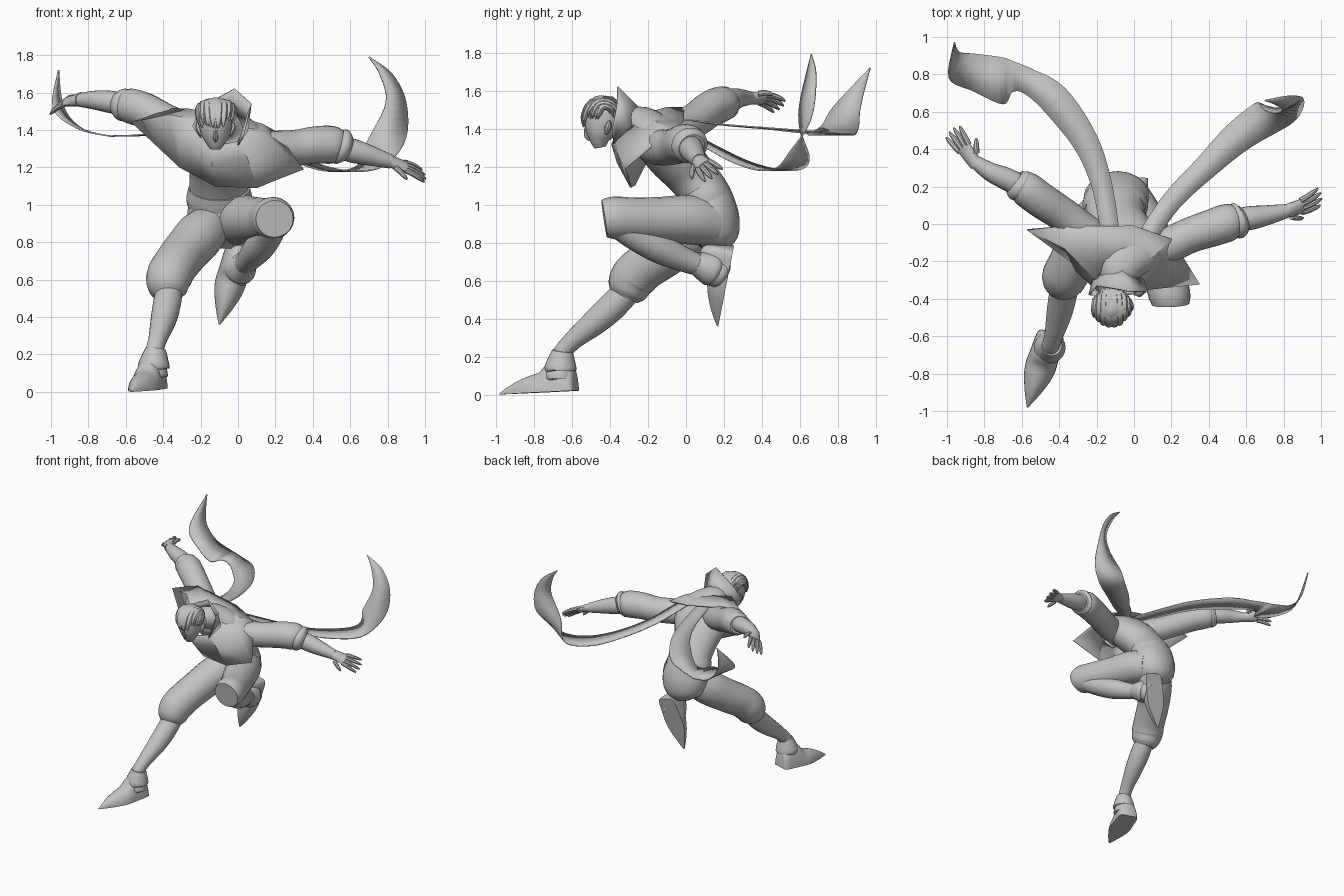
import bpy, bmesh, math, random
from mathutils import Vector

random.seed(4)
cube = bpy.data.objects.get("Cube")
if cube:
    bpy.data.objects.remove(cube, do_unlink=True)

# One plain material
GREY = bpy.data.materials.new("plain_grey")
GREY.use_nodes = True
GREY.diffuse_color = (.55, .55, .55, 1)
shader = next(n for n in GREY.node_tree.nodes if n.type == 'BSDF_PRINCIPLED')
shader.inputs["Base Color"].default_value = GREY.diffuse_color
shader.inputs["Roughness"].default_value = .8


def make_object(name, bm, thickness=0, angle=40):
    bmesh.ops.recalc_face_normals(bm, faces=bm.faces)
    mesh = bpy.data.meshes.new(name)
    bm.to_mesh(mesh)
    bm.free()
    mesh.materials.append(GREY)
    obj = bpy.data.objects.new(name, mesh)
    bpy.context.collection.objects.link(obj)
    if thickness:
        solid = obj.modifiers.new("thickness", 'SOLIDIFY')
        solid.thickness = thickness
        solid.offset = 0
    bpy.ops.object.select_all(action='DESELECT')
    obj.select_set(True)
    bpy.context.view_layer.objects.active = obj
    bpy.ops.object.shade_smooth_by_angle(angle=math.radians(angle))


def smooth_path(rows, steps):
    """Catmull-Rom interpolation of rows of equal length."""
    rows = [Vector(r) for r in rows]
    out = []
    for i in range(len(rows) - 1):
        p, q = rows[i], rows[i + 1]
        before = rows[i - 1] if i else p
        after = rows[i + 2] if i + 2 < len(rows) else q
        for s in range(steps):
            t = s / steps
            m, n = (q - before) / 2, (after - p) / 2
            d = q - p
            out.append(p + m * t + (d * 3 - m * 2 - n) * t**2 + (m + n - d * 2) * t**3)
    return out + [rows[-1]]


def add_strip(bm, rings, closed=False, caps=False):
    loops = [[bm.verts.new(p) for p in ring] for ring in rings]
    count = len(loops[0])
    for a, b in zip(loops, loops[1:]):
        for i in range(count if closed else count - 1):
            j = (i + 1) % count
            bm.faces.new((a[i], a[j], b[j], b[i]))
    if caps:
        bm.faces.new(loops[0][::-1])
        bm.faces.new(loops[-1])


def add_tube(bm, rows, wide=(1, 0, 0), sides=20, steps=4):
    """Rows are x, y, z, radius along wide, optional radius across."""
    rows = smooth_path([(*r, r[3]) if len(r) == 4 else r for r in rows], steps)
    centres = [Vector(r[:3]) for r in rows]
    rings = []
    for i, c in enumerate(centres):
        along = (centres[min(i + 1, len(rows) - 1)] - centres[max(i - 1, 0)]).normalized()
        u = Vector(wide)
        u = (u - along * u.dot(along)).normalized()
        v = along.cross(u)
        a, b = max(rows[i][3], .002), max(rows[i][4], .002)
        turn = [math.tau * k / sides for k in range(sides)]
        rings.append([c + u * a * math.cos(t) + v * b * math.sin(t) for t in turn])
    add_strip(bm, rings, True, True)


def tube(name, rows, **options):
    bm = bmesh.new()
    add_tube(bm, rows, **options)
    make_object(name, bm)


def sheet(name, *rings, closed=False):
    bm = bmesh.new()
    add_strip(bm, rings, closed)
    make_object(name, bm, .008, 30)


# Torso and waist band
tube("torso", [(-.08, .16, .77, .07), (-.08, .155, .83, .15, .125), (-.09, .135, .93, .18, .145),
               (-.1, .11, 1.04, .165, .13), (-.1, .03, 1.15, .16, .13), (-.08, -.06, 1.25, .2, .14),
               (-.06, -.15, 1.34, .22, .13), (-.08, -.24, 1.42, .13, .1), (-.1, -.34, 1.43, .06)])
tube("waist_band", [(-.1, .12, 1, .172, .137), (-.1, .1, 1.04, .176, .138), (-.1, .07, 1.09, .165, .132)])

# Legs: trousers, shins and ankle wraps
tube("right_trouser", [(-.12, .12, .92, .1), (-.2, .02, .84, .13), (-.28, -.1, .75, .125),
                       (-.34, -.22, .67, .122), (-.37, -.28, .61, .122), (-.375, -.31, .545, .105),
                       (-.375, -.325, .51, .075)])
tube("right_shin", [(-.36, -.26, .6, .07), (-.38, -.38, .47, .075), (-.4, -.48, .38, .068),
                    (-.43, -.6, .28, .05), (-.45, -.66, .2, .048), (-.45, -.66, .1, .05)])
tube("left_trouser", [(-.03, .14, .9, .12), (.03, .02, .92, .13), (.1, -.14, .92, .12),
                      (.16, -.28, .925, .112), (.19, -.38, .93, .112), (.195, -.43, .925, .1)])
tube("left_shin", [(.19, -.36, .9, .075), (.16, -.26, .83, .075), (.11, -.14, .77, .08),
                   (.06, -.01, .71, .065), (.02, .1, .67, .055), (0, .17, .65, .05)])
for side, wrap in (("right", [(-.44, -.65, .23, .055), (-.45, -.66, .14, .085), (-.45, -.66, .12, .07)]),
                   ("left", [(.04, .05, .69, .06), (.01, .13, .66, .09), (0, .15, .65, .07)])):
    tube(side + "_ankle_wrap", wrap)
    shift = Vector(wrap[1][:3]) - Vector(wrap[0][:3])
    tube(side + "_lower_wrap", [(*(Vector(w[:3]) + shift * .5), w[3] * .95) for w in wrap])


# Pointed shoes with flat soles
def shoe(name, heel, toe, up):
    heel, toe, up = Vector(heel), Vector(toe), Vector(up)
    along = toe - heel
    length = along.length
    along.normalize()
    up = (up - along * up.dot(along)).normalized()
    across = along.cross(up)
    profile = [(0, .055, .1), (.06, .075, .16), (.3, .08, .17), (.45, .083, .11),
               (.6, .073, .09), (.8, .043, .058), (1, .004, .008)]
    rings = []
    for t, w, h in smooth_path(profile, 3):
        arc = [math.pi * k / 14 for k in range(15)]
        rings.append([heel + along * t * length + across * w * math.cos(a) + up * h * math.sin(a)
                      for a in arc])
    bm = bmesh.new()
    add_strip(bm, rings, True, True)
    make_object(name, bm)


shoe("right_shoe", (-.44, -.58, .02), (-.57, -.98, 0), (0, 0, 1))
shoe("left_shoe", (.01, .25, .77), (-.1, .17, .36), (0, -1, .2))

# Arms: sleeves with rolled ends, then forearms
tube("right_sleeve", [(-.12, -.14, 1.35, .09), (-.25, -.05, 1.39, .095), (-.38, .05, 1.445, .092),
                      (-.5, .13, 1.505, .095), (-.58, .19, 1.53, .093), (-.63, .22, 1.54, .07)], wide=(0, 0, 1))
tube("right_sleeve_band", [(-.59, .195, 1.53, .08), (-.615, .21, 1.535, .088), (-.64, .23, 1.54, .068)], wide=(0, 0, 1))
tube("right_forearm", [(-.56, .18, 1.53, .06), (-.68, .24, 1.55, .06), (-.77, .28, 1.56, .05),
                       (-.86, .34, 1.56, .034)], wide=(0, 0, 1))
tube("left_sleeve", [(.02, -.17, 1.3, .09), (.17, -.12, 1.3, .095), (.3, -.06, 1.305, .095),
                     (.42, -.02, 1.32, .1), (.51, .01, 1.32, .1), (.56, .02, 1.31, .075)], wide=(0, 0, 1))
tube("left_sleeve_band", [(.53, .015, 1.32, .088), (.555, .02, 1.31, .098), (.58, .03, 1.3, .073)], wide=(0, 0, 1))
tube("left_forearm", [(.5, .01, 1.32, .06), (.61, .03, 1.29, .064), (.7, .045, 1.265, .055),
                      (.82, .07, 1.23, .037)], wide=(0, 0, 1))


# Hands: palm, four curled fingers and a thumb
def hand(name, wrist, aim, spread, curl):
    wrist, aim, spread, curl = (Vector(v) for v in (wrist, aim, spread, curl))
    aim.normalize()
    spread = (spread - aim * spread.dot(aim)).normalized()
    bm = bmesh.new()
    palm = [(*(wrist + aim * d), w, h) for d, w, h in ((-.03, .035, .035), (.03, .042, .028), (.09, .046, .02))]
    add_tube(bm, palm, wide=spread, sides=12)
    for k in range(5):
        thumb = k == 4
        root = wrist + (spread * .045 + aim * .02 if thumb else spread * (k - 1.5) * .025 + aim * .08)
        way = aim * .7 + spread * .6 if thumb else aim + spread * (k - 1.5) * .12
        size = .085 if thumb else .12 - abs(k - 1.6) * .012
        finger = [(*(root + way * size * t + curl * size * t * t * .5), r)
                  for t, r in ((0, .016), (.4, .015), (.8, .012), (1, .005))]
        add_tube(bm, finger, wide=spread, sides=8, steps=2)
    make_object(name, bm)


hand("right_hand", (-.86, .34, 1.56), (-.55, .75, -.05), (.6, .5, .5), (0, .1, -.7))
hand("left_hand", (.82, .07, 1.23), (.9, .3, -.3), (0, -.8, -.5), (.1, .4, -.4))

# Head, nose and ears
tube("head", [(-.12, -.4, 1.555, .03), (-.12, -.42, 1.52, .08, .09), (-.12, -.435, 1.45, .09, .105),
              (-.12, -.45, 1.38, .078, .08), (-.12, -.455, 1.335, .055, .05), (-.12, -.45, 1.3, .03)])
tube("nose", [(-.12, -.53, 1.4, .006), (-.12, -.522, 1.36, .013), (-.12, -.505, 1.34, .008)], sides=8)
for side in (-1, 1):
    tube("right_ear" if side < 0 else "left_ear",
         [(-.12 + side * x, y, z, r) for x, y, z, r in
          ((.075, -.42, 1.37, .008), (.088, -.41, 1.41, .018), (.095, -.4, 1.44, .006))], sides=8)

# Swept hair clumps running from the nape over the crown to the brow
bm = bmesh.new()
for layer in range(2):
    for k in range(-4, 5):
        lean = (k + layer * .5) * .28
        start, end = 2.9 - layer * .3, -.1 + random.uniform(-.2, .3)
        rows = []
        for t, r in ((0, .004), (.25, .022), (.6, .026), (.85, .02), (1, .002)):
            a = start + (end - start) * t
            lift = 1 + .16 * t + layer * .05
            rows.append((-.12 + .085 * lift * math.sin(lean),
                         -.425 - .1 * lift * math.cos(lean) * math.cos(a),
                         1.44 + .11 * lift * math.cos(lean * .7) * math.sin(a), r, r * .7))
        add_tube(bm, rows, sides=8, steps=3)
make_object("hair", bm)

# Draped cape with pointed corners: neck, shoulder and hem outlines
neck = [(-.08, -.2, 1.48), (-.17, -.24, 1.47), (-.2, -.3, 1.45), (-.19, -.36, 1.38),
        (-.1, -.39, 1.32), (0, -.37, 1.34), (.03, -.3, 1.4), (.02, -.23, 1.46)]
shoulder = [(-.04, -.1, 1.47), (-.26, -.1, 1.51), (-.37, -.13, 1.48), (-.31, -.25, 1.36),
            (-.14, -.36, 1.22), (.05, -.35, 1.25), (.17, -.24, 1.35), (.13, -.15, 1.43)]
hem = [(0, -.01, 1.44), (-.36, -.01, 1.51), (-.57, -.03, 1.44), (-.31, -.22, 1.2),
       (-.12, -.27, 1.1), (.1, -.29, 1.09), (.35, -.32, 1.19), (.2, -.08, 1.39)]
sheet("cape", neck, shoulder, hem, closed=True)

# Tall collar rising to a peak behind the head
sheet("collar",
      [(0, -.38, 1.32), (.05, -.3, 1.4), (-.08, -.2, 1.46), (-.22, -.3, 1.43), (-.2, -.38, 1.36)],
      [(.03, -.39, 1.38), (.07, -.36, 1.54), (-.02, -.36, 1.62), (-.2, -.33, 1.52), (-.24, -.38, 1.42)])


# Long scarf tails: x, y, z, half width, then width direction
def scarf_tail(name, rows):
    edges = [[], []]
    for r in smooth_path(rows, 5):
        offset = Vector((*r[4:6], 0)).normalized() * max(r[3], .002)
        edges[0].append(Vector(r[:3]) - offset)
        edges[1].append(Vector(r[:3]) + offset)
    sheet(name, *edges)


scarf_tail("right_scarf_tail", [
    (-.12, -.1, 1.46, .05, 1, 0), (-.17, .2, 1.42, .055, 1, .3), (-.26, .44, 1.4, .07, 1, .5),
    (-.42, .66, 1.38, .085, .6, .8), (-.56, .76, 1.37, .07, .3, 1), (-.64, .785, 1.37, .08, .1, 1),
    (-.7, .765, 1.37, .125, 0, 1), (-.85, .81, 1.41, .1, .1, 1), (-.96, .85, 1.52, .075, .4, 1),
    (-.96, .97, 1.72, 0, .4, 1)])
scarf_tail("left_scarf_tail", [
    (.05, -.1, 1.43, .05, 1, -.6), (.2, .12, 1.31, .055, 1, -.8), (.38, .3, 1.22, .065, 1, -1),
    (.55, .46, 1.18, .085, 1, -1), (.71, .57, 1.21, .1, 1, -1), (.8, .61, 1.36, .1, 1, 0),
    (.845, .64, 1.55, .065, 1, .7), (.79, .66, 1.7, .04, 1, .7), (.7, .66, 1.79, 0, 1, .7)])
